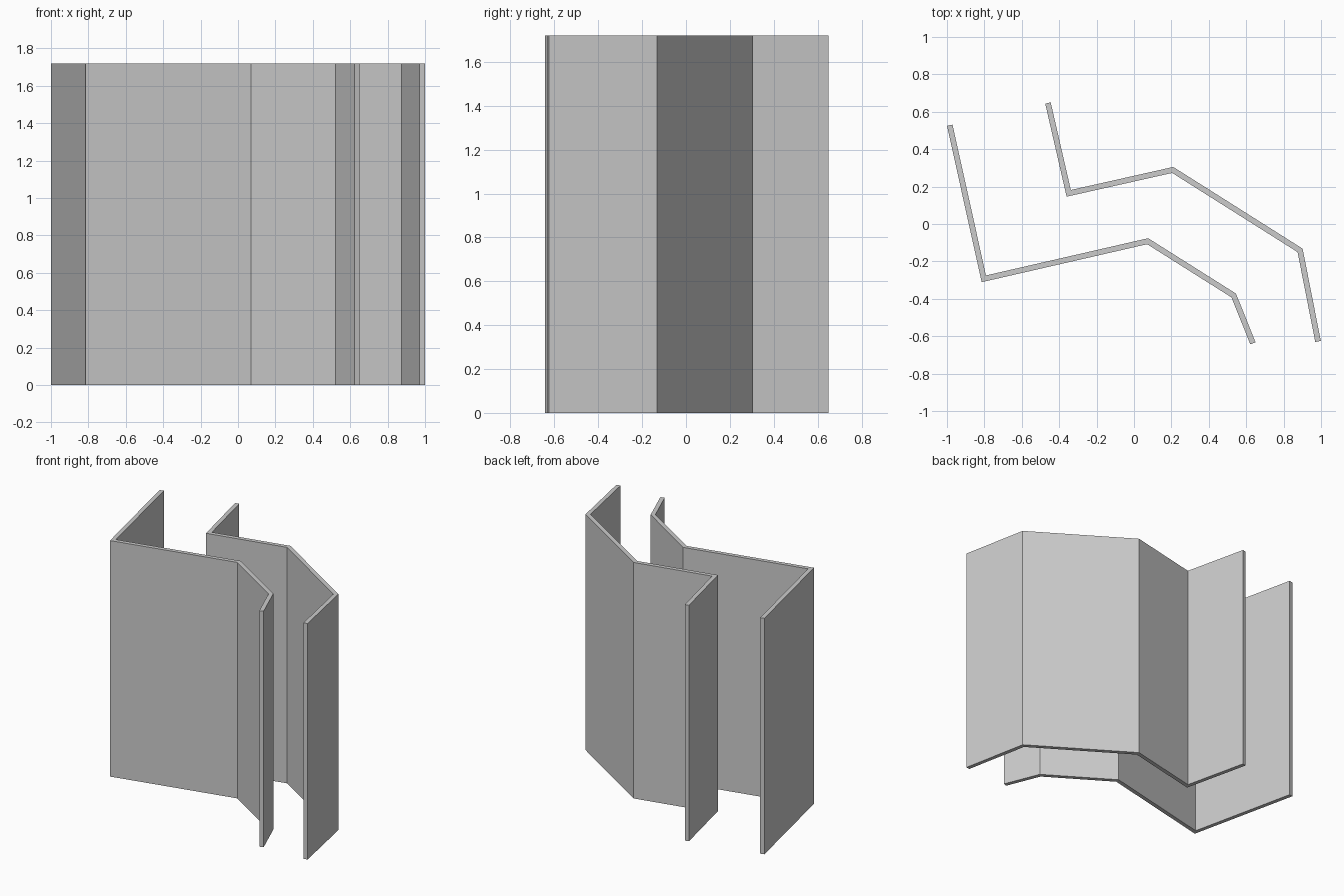
import bpy
import bmesh
from mathutils import Vector

if "Cube" in bpy.data.objects:
    bpy.data.objects.remove(bpy.data.objects["Cube"])

HEIGHT = 1.72
THICK = 0.03


def folded_wall(name, path):
    """Extrude a constant-thickness, mitred strip along a plan polyline."""
    pts = [Vector(p) for p in path]
    dirs = [(b - a).normalized() for a, b in zip(pts, pts[1:])]
    norms = [Vector((-d.y, d.x)) for d in dirs]
    left, right = [], []
    for i, p in enumerate(pts):
        n0, n1 = norms[max(i - 1, 0)], norms[min(i, len(norms) - 1)]
        m = (n0 + n1).normalized()
        off = m * (THICK / 2 / m.dot(n0))
        left.append(p + off)
        right.append(p - off)

    bm = bmesh.new()
    lv = [bm.verts.new((v.x, v.y, 0)) for v in left]
    rv = [bm.verts.new((v.x, v.y, 0)) for v in right]
    floor = [bm.faces.new((lv[i], rv[i], rv[i + 1], lv[i + 1]))
             for i in range(len(pts) - 1)]
    top = bmesh.ops.extrude_face_region(bm, geom=floor, use_keep_orig=True)
    bmesh.ops.translate(bm, vec=(0, 0, HEIGHT), verts=[
        g for g in top["geom"] if isinstance(g, bmesh.types.BMVert)])
    bmesh.ops.recalc_face_normals(bm, faces=bm.faces)
    mesh = bpy.data.meshes.new(name)
    bm.to_mesh(mesh)
    bm.free()
    obj = bpy.data.objects.new(name, mesh)
    bpy.context.collection.objects.link(obj)
    return obj


# Front folded panel
folded_wall("front_panel", [(-0.985, 0.528), (-0.803, -0.293), (0.073, -0.092),
                            (0.533, -0.382), (0.636, -0.638)])
# Rear folded panel
folded_wall("rear_panel", [(-0.460, 0.647), (-0.349, 0.164), (0.207, 0.289),
                           (0.888, -0.141), (0.984, -0.628)])
